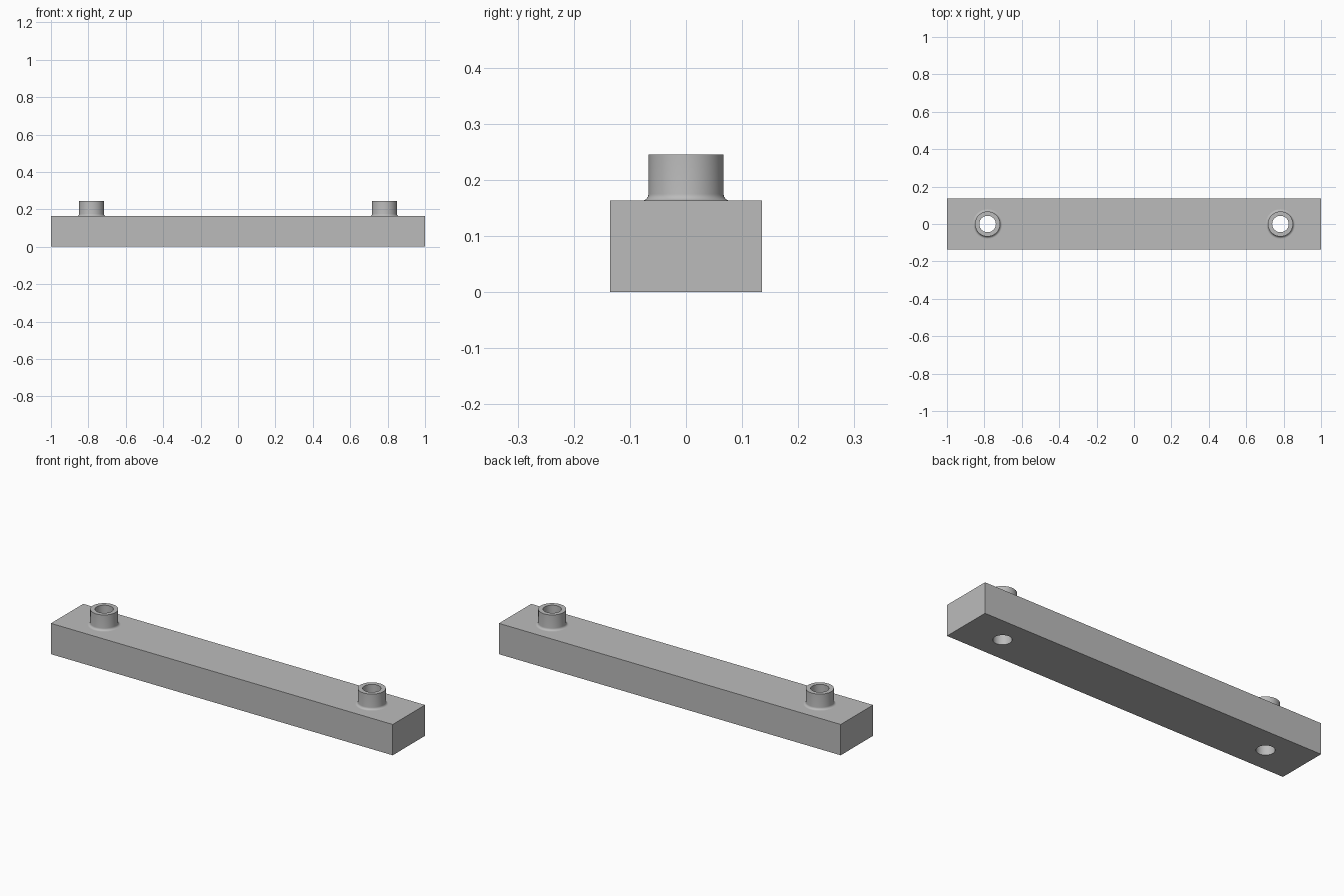
import bpy, bmesh, math

cube = bpy.data.objects.get("Cube")
if cube:
    bpy.data.objects.remove(cube, do_unlink=True)

LENGTH, WIDTH, HEIGHT = 2.0, 0.27, 0.163
TOP, HOLE_X = 0.245, 0.783
HOLE_R, BOSS_R, FILLET = 0.044, 0.067, 0.012
SIDES = 64

grey = bpy.data.materials.new("plain grey")
grey.use_nodes = True
colour = (0.5, 0.5, 0.5, 1)
grey.diffuse_color = colour
grey.node_tree.nodes["Principled BSDF"].inputs["Base Color"].default_value = colour


def add_object(name, bm):
    mesh = bpy.data.meshes.new(name)
    bmesh.ops.recalc_face_normals(bm, faces=bm.faces)
    bm.to_mesh(mesh)
    bm.free()
    mesh.materials.append(grey)
    obj = bpy.data.objects.new(name, mesh)
    bpy.context.collection.objects.link(obj)
    return obj


def activate(obj):
    bpy.ops.object.select_all(action="DESELECT")
    obj.select_set(True)
    bpy.context.view_layer.objects.active = obj


def lathe(name, profile, x):
    """Spin a closed radius/height profile around a vertical axis at x."""
    bm = bmesh.new()
    verts = [bm.verts.new((x + r, 0, z)) for r, z in profile]
    edges = [bm.edges.new((a, b)) for a, b in zip(verts, verts[1:])]
    bmesh.ops.spin(bm, geom=verts + edges, cent=(x, 0, 0), axis=(0, 0, 1),
                   angle=math.tau, steps=SIDES, use_merge=True)
    bmesh.ops.remove_doubles(bm, verts=bm.verts, dist=1e-5)
    return add_object(name, bm)


# Rectangular bar
bm = bmesh.new()
bmesh.ops.create_cube(bm, size=1)
for v in bm.verts:
    v.co = (v.co.x * LENGTH, v.co.y * WIDTH, (v.co.z + 0.5) * HEIGHT)
bar = add_object("bar", bm)

# Boss outline: filleted foot, straight wall, flat rim, bore
fillet = []
for i in range(7):
    a = math.radians(15 * i)
    fillet.append((BOSS_R + FILLET * (1 - math.sin(a)),
                   HEIGHT + FILLET * (1 - math.cos(a))))
boss_profile = fillet + [(BOSS_R, TOP), (HOLE_R, TOP), (HOLE_R, HEIGHT)]

for side, x in (("left", HOLE_X), ("right", -HOLE_X)):
    # Through hole in the bar
    bm = bmesh.new()
    bmesh.ops.create_cone(bm, cap_ends=True, segments=SIDES, radius1=HOLE_R,
                          radius2=HOLE_R, depth=1)
    bmesh.ops.translate(bm, verts=bm.verts, vec=(x, 0, 0))
    cutter = add_object(side + "_hole_cutter", bm)
    cutter.hide_render = True
    cut = bar.modifiers.new(side + " hole", "BOOLEAN")
    cut.operation, cut.solver, cut.object = "DIFFERENCE", "EXACT", cutter
    activate(bar)
    bpy.ops.object.modifier_apply(modifier=cut.name)
    bpy.data.objects.remove(cutter, do_unlink=True)

    # Hollow boss above the hole
    boss = lathe(side + "_boss", boss_profile, x)
    activate(boss)
    bpy.ops.object.shade_smooth_by_angle(angle=math.radians(30))

activate(bar)
bpy.ops.object.shade_smooth_by_angle(angle=math.radians(30))
